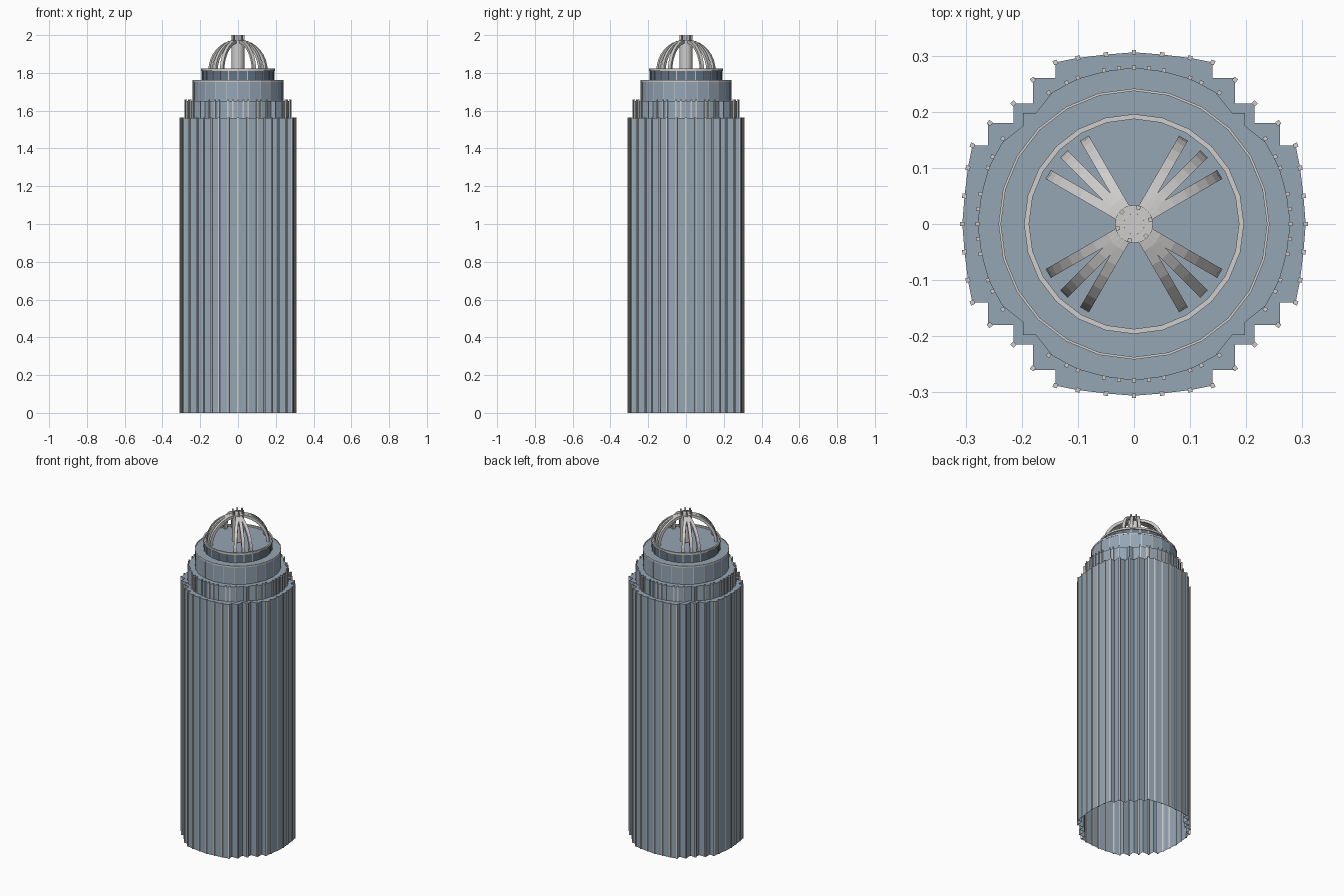
import bpy, bmesh
from math import sin, cos, pi, radians, atan2
from mathutils import Matrix, Vector

cube = bpy.data.objects.get("Cube")
if cube:
    bpy.data.objects.remove(cube)


def material(name, rgb):
    m = bpy.data.materials.new(name)
    m.use_nodes = True
    m.diffuse_color = (*rgb, 1)
    m.node_tree.nodes["Principled BSDF"].inputs["Base Color"].default_value = (*rgb, 1)
    return m


GLASS = material("blue grey glass", (0.30, 0.38, 0.46))
METAL = material("light grey metal", (0.62, 0.61, 0.60))
DARK = material("dark blue glass", (0.13, 0.18, 0.24))


def finish(name, bm, mat):
    mesh = bpy.data.meshes.new(name)
    bm.to_mesh(mesh)
    bm.free()
    mesh.materials.append(mat)
    obj = bpy.data.objects.new(name, mesh)
    bpy.context.collection.objects.link(obj)
    return obj


def ring(r, n=24):
    return [(r * sin(2 * pi * i / n), r * cos(2 * pi * i / n)) for i in range(n)]


def full_outline(octant):
    """Mirror an eighth of a plan about its diagonal, then turn it four times."""
    quarter = octant + [(y, x) for x, y in reversed(octant) if abs(x - y) > 1e-5]
    pts = []
    for k in range(4):
        c, s = round(cos(k * pi / 2)), round(sin(k * pi / 2))
        pts += [(x * c + y * s, y * c - x * s) for x, y in quarter[:-1]]
    return pts


def walls(bm, outline, z0, z1):
    low = [bm.verts.new((x, y, z0)) for x, y in outline]
    top = [bm.verts.new((x, y, z1)) for x, y in outline]
    n = len(outline)
    for i in range(n):
        j = (i + 1) % n
        bm.faces.new((low[j], low[i], top[i], top[j]))
    return low, top


def tier(name, outline, z0, z1, mat, roof=True):
    """Plan outline pulled up into walls, open below."""
    bm = bmesh.new()
    low, top = walls(bm, outline, z0, z1)
    if roof:
        bm.faces.new(list(reversed(top)))
    return finish(name, bm, mat)


def band(name, r_out, r_in, z0, z1, mat):
    bm = bmesh.new()
    lo, to = walls(bm, ring(r_out), z0, z1)
    li, ti = walls(bm, ring(r_in), z0, z1)
    for i in range(24):
        j = (i + 1) % 24
        bm.faces.new((to[j], to[i], ti[i], ti[j]))
        bm.faces.new((lo[i], lo[j], li[j], li[i]))
    bmesh.ops.recalc_face_normals(bm, faces=bm.faces)
    return finish(name, bm, mat)


def fins(name, points, z0, z1, size, mat=METAL):
    """Slim upright bars, each turned to face outward."""
    bm = bmesh.new()
    for x, y in points:
        m = (Matrix.Translation((x, y, (z0 + z1) / 2))
             @ Matrix.Rotation(atan2(y, x), 4, "Z")
             @ Matrix.Diagonal((size, size, z1 - z0, 1)))
        bmesh.ops.create_cube(bm, size=1, matrix=m)
    return finish(name, bm, mat)


# Main shaft with stepped corners
shaft_arc = [(0, .306), (.05, .302), (.10, .296), (.14, .288)]
shaft = full_outline(shaft_arc + [(.14, .26), (.18, .26), (.18, .215), (.215, .215)])
tier("main_shaft", shaft, 0, 1.56, GLASS)
fins("shaft_fins", full_outline(shaft_arc + [(.18, .257), (.215, .215)]), 0, 1.565, .008)

# Second tier with notched corners
tier("second_tier", full_outline([(0, .279), (.053, .272), (.10, .259), (.145, .235),
                                  (.175, .198), (.198, .198)]), 1.56, 1.65, GLASS)
angles = [0, 5.5, 11, 21, 25.5, 33]
fins("second_tier_fins", full_outline([(.279 * sin(radians(a)), .279 * cos(radians(a)))
                                      for a in angles]), 1.56, 1.66, .007)

# Third tier
tier("third_tier", ring(.24), 1.65, 1.76, GLASS)
fins("third_tier_fins", ring(.239), 1.65, 1.76, .004)
band("third_tier_rim", .2415, .237, 1.753, 1.763, METAL)

# Crown drum
tier("crown_drum", ring(.19), 1.76, 1.812, DARK, roof=False)
tier("crown_roof", ring(.189), 1.805, 1.812, GLASS)
fins("crown_fins", ring(.19), 1.76, 1.815, .005)
band("crown_rim", .196, .187, 1.81, 1.822, METAL)

# Mast and finial studs
bm = bmesh.new()
bmesh.ops.create_cone(bm, cap_ends=True, segments=16, radius1=.034, radius2=.034, depth=.165,
                      matrix=Matrix.Translation((0, 0, 1.8925)))
finish("mast", bm, METAL)
studs = [(.03 * cos(radians(a)), .03 * sin(radians(a))) for a in range(15, 375, 60)]
fins("finial_studs", studs, 1.96, 2.0, .007)

# Arched dome ribs in four groups of three
bm = bmesh.new()
for base in (45, 135, 225, 315):
    for a in (base - 15, base, base + 15):
        out = Vector((cos(radians(a)), sin(radians(a)), 0))
        side = Vector((-out.y, out.x, 0)) * .009
        loops = []
        for i in range(9):
            t = radians(84) * i / 8
            loop = []
            for r, s in ((.176, 1), (.176, -1), (.16, -1), (.16, 1)):
                p = out * (r * cos(t)) + side * s
                p.z = 1.812 + (r - .012) * sin(t)
                loop.append(bm.verts.new(p))
            loops.append(loop)
        for p, q in zip(loops, loops[1:]):
            for k in range(4):
                n = (k + 1) % 4
                bm.faces.new((p[k], p[n], q[n], q[k]))
        bm.faces.new(loops[0])
        bm.faces.new(loops[-1])
bmesh.ops.recalc_face_normals(bm, faces=bm.faces)
finish("dome_ribs", bm, METAL)
